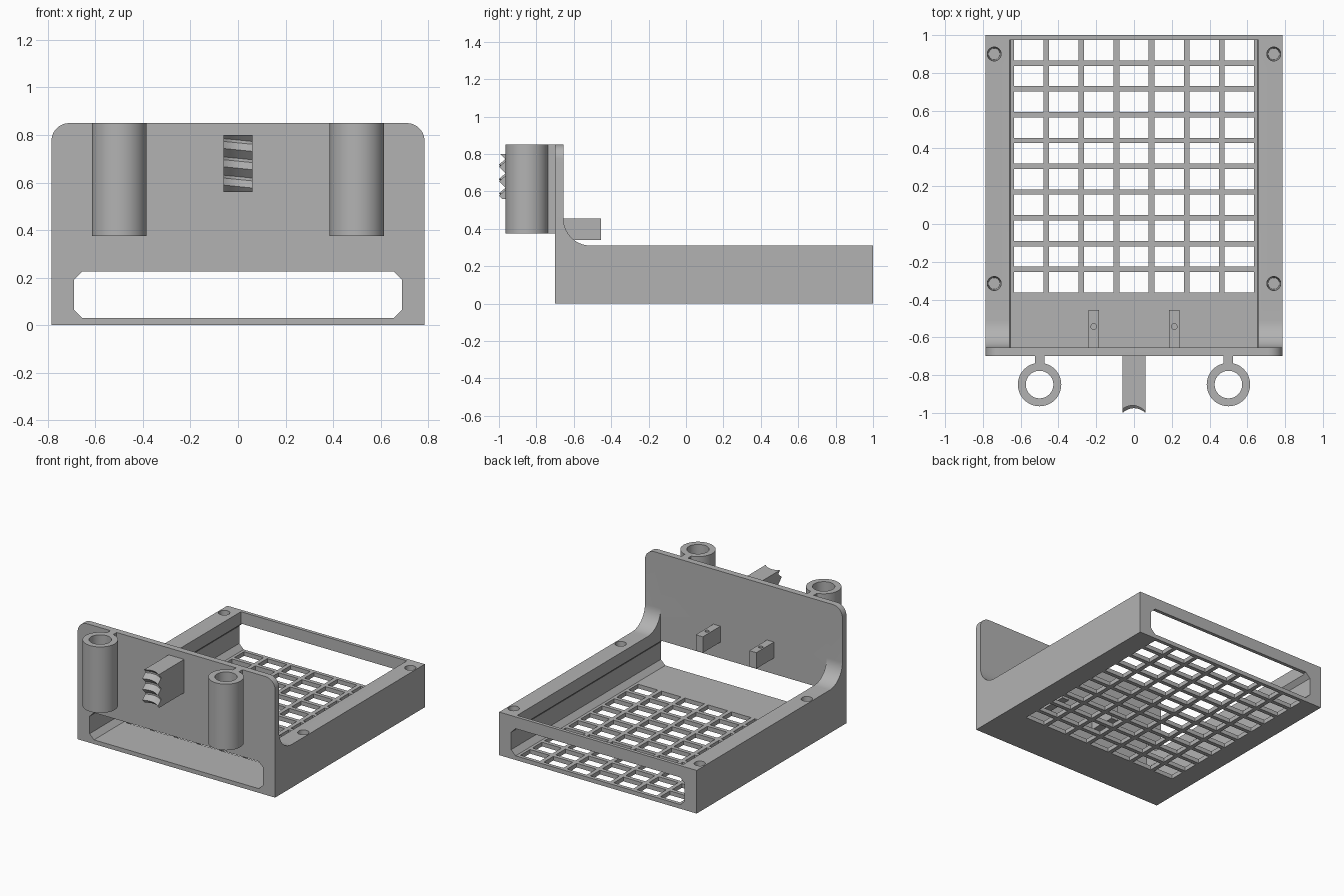
import bpy, bmesh, math

cube = bpy.data.objects.get("Cube")
if cube:
    bpy.data.objects.remove(cube, do_unlink=True)

grey = bpy.data.materials.new("plain grey")
grey.use_nodes = True
GREY = (0.45, 0.45, 0.45, 1)
grey.diffuse_color = GREY
grey.node_tree.nodes["Principled BSDF"].inputs["Base Color"].default_value = GREY


def finish(name, bm):
    bmesh.ops.recalc_face_normals(bm, faces=bm.faces)
    mesh = bpy.data.meshes.new(name)
    bm.to_mesh(mesh)
    bm.free()
    mesh.materials.append(grey)
    obj = bpy.data.objects.new(name, mesh)
    bpy.context.collection.objects.link(obj)
    return obj


PLACE = {
    "x": lambda u, v, t: (t, u, v),
    "y": lambda u, v, t: (u, t, v),
    "z": lambda u, v, t: (u, v, t),
}


def add_prism(bm, axis, outline, lo, hi, taper=None):
    """Extrude an outline along an axis; taper gives another outline for the far end."""
    place = PLACE[axis]
    a = [bm.verts.new(place(u, v, lo)) for u, v in outline]
    b = [bm.verts.new(place(u, v, hi)) for u, v in (taper or outline)]
    bm.faces.new(a)
    bm.faces.new(b[::-1])
    for i in range(len(a)):
        j = (i + 1) % len(a)
        bm.faces.new((a[i], b[i], b[j], a[j]))


def prism(name, axis, outline, lo, hi):
    bm = bmesh.new()
    add_prism(bm, axis, outline, lo, hi)
    return finish(name, bm)


def rect(u0, u1, v0, v1):
    return [(u0, v0), (u1, v0), (u1, v1), (u0, v1)]


def arc(cu, cv, r, start, end, steps):
    out = []
    for i in range(steps + 1):
        a = math.radians(start + (end - start) * i / steps)
        out.append((cu + r * math.cos(a), cv + r * math.sin(a)))
    return out


def circle(cu, cv, r, steps=48):
    return arc(cu, cv, r, 0, 360, steps)[:-1]


def boolean(obj, other, operation):
    other.hide_render = True
    mod = obj.modifiers.new(operation, "BOOLEAN")
    mod.operation, mod.solver, mod.object = operation, "EXACT", other
    bpy.context.view_layer.update()
    result = bpy.data.meshes.new_from_object(
        obj.evaluated_get(bpy.context.evaluated_depsgraph_get()))
    obj.modifiers.clear()
    obj.data = result
    bpy.data.objects.remove(other, do_unlink=True)


def smooth(obj):
    bpy.ops.object.select_all(action="DESELECT")
    obj.select_set(True)
    bpy.context.view_layer.objects.active = obj
    bpy.ops.object.shade_smooth_by_angle(angle=math.radians(25))


HALF_W, WALL_IN = 0.785, 0.66
FRONT, PLATE_BACK, BACK = -0.70, -0.655, 1.0
RIM, TOP, FILLET = 0.31, 0.85, 0.145

# Tray body: side outline with a concave fillet rising to the front plate
side = [(FRONT + 0.01, 0), (BACK, 0), (BACK, RIM)]
side += arc(PLATE_BACK + FILLET, RIM + FILLET, FILLET, 270, 180, 14)
side += [(FRONT + 0.01, RIM + FILLET)]
tray = prism("tray", "x", side, -HALF_W, HALF_W)

# Front plate with rounded top corners
R = 0.075
face = [(-HALF_W, 0), (HALF_W, 0)]
face += arc(HALF_W - R, TOP - R, R, 0, 90, 10)
face += arc(R - HALF_W, TOP - R, R, 90, 180, 10)
boolean(tray, prism("plate", "y", face, FRONT, PLATE_BACK), "UNION")

# Open top between the walls
boolean(tray, prism("opening", "z", rect(-WALL_IN, WALL_IN, PLATE_BACK, 0.975),
                    0.12, 1.2), "DIFFERENCE")

# Slot with chamfered corners running the whole length
w, c, lo, hi = 0.69, 0.035, 0.03, 0.225
half = [(w - c, lo), (w, lo + c), (w, hi - c), (w - c, hi)]
slot = half + [(-u, v) for u, v in reversed(half)]
boolean(tray, prism("slot", "y", slot, FRONT - 0.2, BACK + 0.2), "DIFFERENCE")

# Ventilation grid in the floor
bm = bmesh.new()
for col in range(-3, 4):
    for row in range(10):
        x, y = col * 0.1855, 0.92 - row * 0.1365
        add_prism(bm, "z", rect(x - 0.078, x + 0.078, y - 0.054, y + 0.054), -0.1, 0.08)
boolean(tray, finish("grid", bm), "DIFFERENCE")

# Slightly tapered screw holes in the wall tops
bm = bmesh.new()
for x in (-0.74, 0.74):
    for y in (-0.315, 0.9):
        add_prism(bm, "z", circle(x, y, 0.03, 32), RIM - 0.16, RIM + 0.001,
                  circle(x, y, 0.037, 32))
boolean(tray, finish("screw_holes", bm), "DIFFERENCE")
smooth(tray)

for label, s in (("left", 1), ("right", -1)):
    # Tube with a thin web joining it to the plate
    x, y, low = s * 0.5, -0.85, 0.375
    tube = prism(label + "_tube", "z", circle(x, y, 0.115), low, TOP)
    web = prism("web", "z", rect(x - 0.025, x + 0.025, -0.76, FRONT + 0.003), low, TOP)
    boolean(tube, web, "UNION")
    boolean(tube, prism("bore", "z", circle(x, y, 0.073), 0, 1), "DIFFERENCE")
    smooth(tube)

    # Small lug behind the plate with a pin hole
    x = s * 0.213
    lug = prism(label + "_lug", "z",
                rect(x - 0.028, x + 0.028, PLATE_BACK - 0.003, -0.455), 0.34, 0.455)
    boolean(lug, prism("pin_hole", "z", circle(x, -0.543, 0.015, 24), 0, 1), "DIFFERENCE")
    smooth(lug)

# Block with a hollowed, threaded front end
HALF, Z0, Z1, PITCH, DEPTH = 0.0615, 0.56, 0.80, 0.077, 0.035
UP, DOWN = 0.03, 0.035
tips = [0.583 + PITCH * k for k in range(-1, 4)]


def thread_y(z):
    d = min((z - t for t in tips), key=abs)
    return -1 + DEPTH * min(1, d / UP if d > 0 else -d / DOWN)


bm = bmesh.new()
rings = []
STEPS = 10
for i in range(STEPS + 1):
    x = HALF * (2 * i / STEPS - 1)
    hollow, shift = 0.025 * (1 - (x / HALF) ** 2), -0.1 * x
    heights = [Z0] + [t + o + shift for t in tips for o in (-DOWN, 0, UP)] + [Z1]
    heights = [min(Z1, max(Z0, z)) for z in heights]
    pts = [(FRONT + 0.003, Z0)]
    pts += [(thread_y(z - shift) + hollow, z) for z in heights]
    pts += [(FRONT + 0.003, Z1)]
    rings.append([bm.verts.new((x, y, z)) for y, z in pts])
for a, b in zip(rings, rings[1:]):
    for j in range(len(a)):
        k = (j + 1) % len(a)
        bm.faces.new((a[j], a[k], b[k], b[j]))
bm.faces.new(rings[0])
bm.faces.new(rings[-1][::-1])
bmesh.ops.remove_doubles(bm, verts=bm.verts, dist=0.0001)
smooth(finish("threaded_block", bm))
